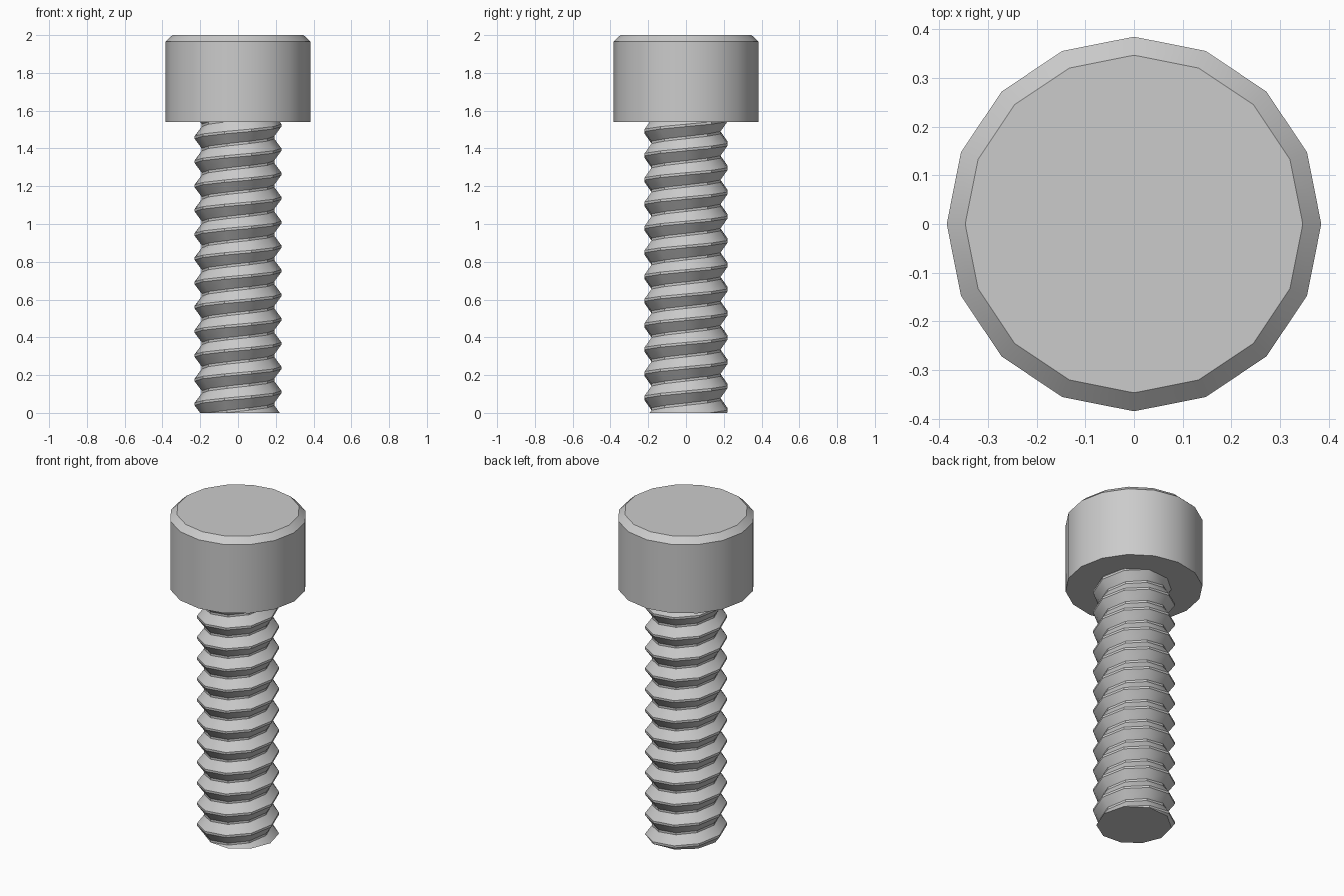
import bpy, bmesh
from math import pi, sin, cos, radians

cube = bpy.data.objects.get("Cube")
if cube:
    bpy.data.objects.remove(cube)

steel = bpy.data.materials.new("grey_steel")
steel.use_nodes = True
grey = (0.6, 0.6, 0.6, 1)
steel.diffuse_color = grey
steel.node_tree.nodes["Principled BSDF"].inputs["Base Color"].default_value = grey


def finish(bm, name):
    bmesh.ops.recalc_face_normals(bm, faces=bm.faces)
    mesh = bpy.data.meshes.new(name)
    bm.to_mesh(mesh)
    bm.free()
    mesh.materials.append(steel)
    obj = bpy.data.objects.new(name, mesh)
    bpy.context.collection.objects.link(obj)
    bpy.ops.object.select_all(action="DESELECT")
    obj.select_set(True)
    bpy.context.view_layer.objects.active = obj
    bpy.ops.object.shade_smooth_by_angle(angle=radians(30))
    return obj


HEAD_BASE = 1.54

# Cylindrical head with a chamfered top rim
bm = bmesh.new()
SIDES = 16
rings = []
for r, z in [(0.385, HEAD_BASE), (0.385, 1.965), (0.347, 2.0)]:
    rings.append([bm.verts.new((r * cos(2 * pi * i / SIDES), r * sin(2 * pi * i / SIDES), z))
                  for i in range(SIDES)])
for low, high in zip(rings, rings[1:]):
    for i in range(SIDES):
        j = (i + 1) % SIDES
        bm.faces.new((low[i], low[j], high[j], high[i]))
bm.faces.new(rings[0])
bm.faces.new(rings[-1])
finish(bm, "bolt_head")

# Threaded shank: a helical strip of crest, flank and root, trimmed flat at both ends
STEPS, TURNS = 10, 12
PITCH = HEAD_BASE / TURNS
MAJOR, MINOR, PHASE = 0.23, 0.192, -0.018
profile = [(MAJOR, -0.05), (MAJOR, 0.05), (MINOR, 0.45), (MINOR, 0.55), (MAJOR, 0.95)]

bm = bmesh.new()
columns = []
for k in range(-2 * STEPS, (TURNS + 2) * STEPS + 1):
    a = 2 * pi * k / STEPS
    columns.append([bm.verts.new((r * cos(a), r * sin(a), PHASE + PITCH * (t + k / STEPS)))
                    for r, t in profile])
for a, b in zip(columns, columns[1:]):
    for i in range(len(profile) - 1):
        bm.faces.new((a[i], b[i], b[i + 1], a[i + 1]))
bmesh.ops.remove_doubles(bm, verts=bm.verts, dist=0.0005)
for z, direction in [(0, -1), (HEAD_BASE + 0.005, 1)]:
    cut = bmesh.ops.bisect_plane(bm, geom=bm.verts[:] + bm.edges[:] + bm.faces[:], dist=1e-5,
                                 plane_co=(0, 0, z), plane_no=(0, 0, direction), clear_outer=True)
    rim = [e for e in cut["geom_cut"] if isinstance(e, bmesh.types.BMEdge)]
    bmesh.ops.edgeloop_fill(bm, edges=rim)
finish(bm, "threaded_shank")
